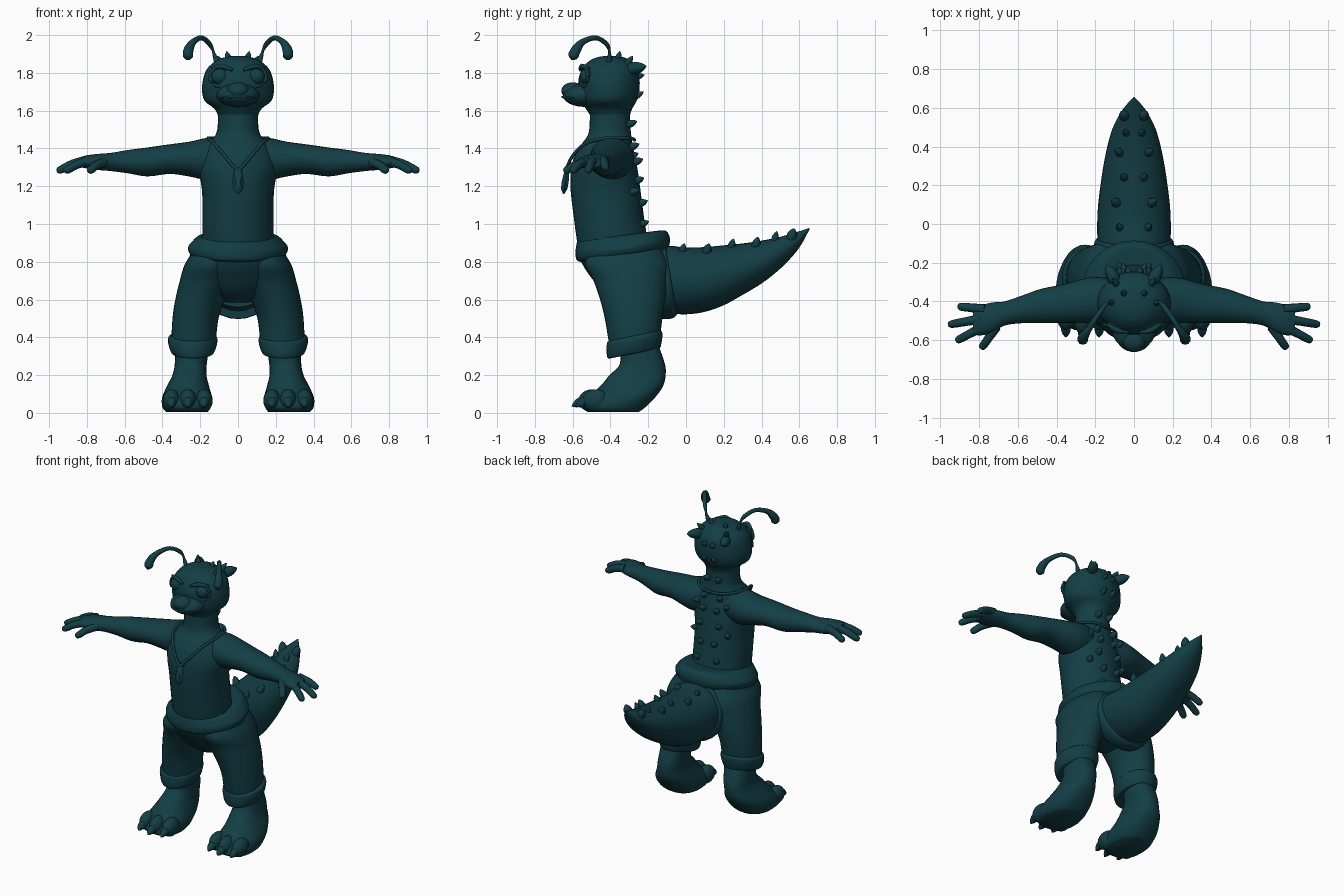
import bpy, bmesh, math
from mathutils import Vector as V

skin = bpy.data.materials.new("dark_teal")
skin.diffuse_color = (0.0065, 0.049, 0.061, 1)


def finish(name, bm, mirror=False):
    bmesh.ops.recalc_face_normals(bm, faces=bm.faces)
    me = bpy.data.meshes.new(name)
    bm.to_mesh(me)
    bm.free()
    ob = bpy.data.objects.new(name, me)
    bpy.context.collection.objects.link(ob)
    me.materials.append(skin)
    if mirror:
        ob.modifiers.new("mirror", 'MIRROR')
    bpy.ops.object.select_all(action='DESELECT')
    ob.select_set(True)
    bpy.context.view_layer.objects.active = ob
    bpy.ops.object.shade_smooth_by_angle(angle=math.radians(50))
    return ob


def spline(rows, sub):
    """Catmull-Rom through rows of vectors."""
    out = []
    for i in range(len(rows) - 1):
        q = [rows[max(0, min(len(rows) - 1, i + k))] for k in (-1, 0, 1, 2)]
        for s in range(sub):
            t = s / sub
            out.append([0.5 * (2 * b + (c - a) * t + (2 * a - 5 * b + 4 * c - d) * t * t
                               + (3 * b - a - 3 * c + d) * t ** 3) for a, b, c, d in zip(*q)])
    return out + [rows[-1]]


def loft(name, rings, mirror=False, sub=4, n=28, power=1.0):
    """Rings are (centre, half axis a, half axis b)."""
    bm = bmesh.new()
    loops = []
    sq = lambda u: math.copysign(abs(u) ** power, u)
    for c, a, b in spline(rings, sub):
        ang = [2 * math.pi * i / n for i in range(n)]
        loops.append([bm.verts.new(c + a * sq(math.cos(t)) + b * sq(math.sin(t))) for t in ang])
    for p, q in zip(loops, loops[1:]):
        for i in range(n):
            bm.faces.new((p[i], p[(i + 1) % n], q[(i + 1) % n], q[i]))
    bm.faces.new(loops[0])
    bm.faces.new(loops[-1])
    return finish(name, bm, mirror)


def upright(name, rows, tilt=0, **kw):
    """Rows are (z, x centre, x radius, y front, y back)."""
    return loft(name, [(V((x, (f + k) / 2, z)), V((r, 0, 0)), V((0, (k - f) / 2, tilt * (k - f) / 2)))
                       for z, x, r, f, k in rows], **kw)


def tube(name, pts, radii, mirror=False, sub=5, n=10):
    pts = [V(p) for p in pts]
    rings = []
    for i, p in enumerate(pts):
        t = (pts[min(i + 1, len(pts) - 1)] - pts[max(i - 1, 0)]).normalized()
        a = t.cross(V((0.3, 0.2, 1)) if abs(t.z) < 0.8 else V((1, 0, 0))).normalized()
        rings.append((p, a * radii[i], t.cross(a) * radii[i]))
    return loft(name, rings, mirror, sub, n)


def ball(name, c, r, mirror=False):
    bm = bmesh.new()
    bmesh.ops.create_uvsphere(bm, u_segments=20, v_segments=12, radius=1)
    for v in bm.verts:
        v.co = V(c) + V((v.co.x * r[0], v.co.y * r[1], v.co.z * r[2]))
    return finish(name, bm, mirror)


def spike(name, p, d, r, mirror=True):
    p, d = V(p), V(d)
    tube(name, [p - d * 0.4, p + d * 0.2, p + d * 0.7, p + d], [r, r, r * 0.6, r * 0.05], mirror, 2, 8)


# Body and neck
upright("torso", [(0.82, 0, .18, -.55, -.18), (0.9, 0, .187, -.575, -.2), (1.02, 0, .188, -.592, -.22),
                  (1.17, 0, .19, -.61, -.24), (1.28, 0, .205, -.61, -.255), (1.36, 0, .19, -.59, -.27),
                  (1.42, 0, .165, -.555, -.283), (1.47, 0, .12, -.52, -.29), (1.53, 0, .107, -.51, -.295),
                  (1.64, 0, .11, -.51, -.295)])

# Head, snout and face
upright("head", [(1.565, 0, .10, -.5, -.30), (1.61, 0, .125, -.53, -.285), (1.65, 0, .175, -.555, -.262),
                 (1.70, 0, .19, -.565, -.248), (1.76, 0, .186, -.57, -.245), (1.82, 0, .165, -.55, -.252),
                 (1.865, 0, .115, -.51, -.29), (1.885, 0, .06, -.46, -.34), (1.89, 0, .01, -.41, -.39)])
ball("snout", (0, -.54, 1.682), (.115, .112, .062))
ball("nose", (0, -.60, 1.705), (.06, .06, .045))
tube("mouth_line", [(-.095, -.595, 1.665), (-.05, -.641, 1.671), (0, -.654, 1.672), (.05, -.641, 1.671),
                    (.095, -.595, 1.665)], [.004, .006, .006, .006, .004])
ball("eye", (.095, -.522, 1.78), (.047, .04, .043), True)
eyelid = [(.095 + .054 * math.cos(i * math.pi / 6), -.54 + .02 * max(0, math.cos(i * math.pi / 6)),
           1.78 + .05 * math.sin(i * math.pi / 6)) for i in range(13)]
tube("eyelid_rim", eyelid, [.009] * 13, True, 2, 8)
tube("brow", [(.03, -.56, 1.815), (.085, -.55, 1.835), (.14, -.515, 1.825)], [.008, .014, .008], True)
tube("antenna", [(.10, -.42, 1.82), (.12, -.405, 1.88), (.145, -.415, 1.945), (.19, -.475, 1.985),
                 (.235, -.545, 1.965), (.26, -.58, 1.925), (.265, -.597, 1.89), (.265, -.60, 1.868)],
     [.016, .013, .012, .013, .017, .026, .028, .008], True)
spike("head_horn", (.11, -.27, 1.825), (.03, .06, .01), .032)
for p, d in [((.05, -.36, 1.87), (.01, .01, .045)), ((.09, -.31, 1.85), (.02, .03, .04)),
             ((.03, -.26, 1.78), (0, .04, .01)), ((.035, -.26, 1.68), (0, .035, .02))]:
    spike("head_spike", p, d, .018)

# Arms and hands: rows are x, y low, y high, z low, z high
arm = [(.06, -.51, -.29, 1.25, 1.46), (.17, -.51, -.275, 1.235, 1.455), (.25, -.51, -.28, 1.25, 1.437),
       (.36, -.51, -.31, 1.265, 1.422), (.48, -.512, -.335, 1.252, 1.405), (.58, -.512, -.37, 1.268, 1.392),
       (.67, -.525, -.40, 1.28, 1.377), (.73, -.56, -.405, 1.285, 1.372), (.79, -.575, -.42, 1.292, 1.365),
       (.83, -.57, -.44, 1.30, 1.352)]
loft("arm", [(V((x, (a + b) / 2, (c + d) / 2)), V((0, (b - a) / 2, 0)), V((0, 0, (d - c) / 2)))
             for x, a, b, c, d in arm], True)
for base, tip in [((.77, -.44, 1.34), (.91, -.425, 1.295)), ((.79, -.49, 1.34), (.96, -.52, 1.28)),
                  ((.78, -.53, 1.335), (.92, -.605, 1.28)), ((.71, -.53, 1.325), (.79, -.645, 1.28))]:
    a, b = V(base), V(tip)
    k = b - a
    tube("finger", [a, a + k * .5 + V((0, 0, .008)), a + k * .85, a + k * .97, b],
         [.026, .023, .021, .014, .003], True)

# Trousers
upright("trouser_hips", [(.93, 0, .20, -.56, -.14), (.87, 0, .24, -.57, -.10), (.79, 0, .265, -.55, -.085),
                         (.70, 0, .25, -.49, -.095), (.63, 0, .17, -.43, -.11), (.585, 0, .06, -.36, -.16)])
upright("trouser_leg", [(.88, .11, .11, -.5, -.14), (.79, .145, .135, -.535, -.095),
                        (.70, .165, .143, -.49, -.10), (.60, .20, .132, -.455, -.11),
                        (.50, .225, .122, -.43, -.125), (.38, .235, .118, -.41, -.14)], mirror=True)
upright("waistband", [(.825, 0, .225, -.55, -.12), (.84, 0, .253, -.578, -.095), (.875, 0, .265, -.585, -.085),
                      (.91, 0, .24, -.582, -.09), (.935, 0, .208, -.575, -.11), (.938, 0, .17, -.55, -.16)],
        tilt=.13)
upright("leg_cuff", [(.318, .24, .09, -.38, -.17), (.315, .24, .108, -.41, -.14), (.34, .24, .122, -.42, -.13),
                     (.38, .24, .131, -.42, -.125), (.405, .24, .125, -.415, -.13), (.41, .24, .10, -.39, -.15)],
        tilt=.2, mirror=True)

# Feet
upright("foot", [(.005, .27, .11, -.52, -.25), (.03, .272, .128, -.55, -.215), (.08, .27, .132, -.525, -.165),
                 (.14, .265, .112, -.455, -.122), (.20, .257, .09, -.405, -.108), (.26, .25, .085, -.35, -.112),
                 (.37, .24, .09, -.35, -.15)], mirror=True, power=.85)
for x, y in [(.18, -.475), (.265, -.495), (.352, -.475)]:
    ball("toe", (x, y, .065), (.046, .075, .06), True)
    spike("claw", (x, y - .06, .06), (0, -.05, -.025), .026)

# Tail: rows are y, z low, z high, half width
tail = [(-.2, .56, .86, .17), (-.1, .53, .885, .187), (0, .522, .875, .19), (.1, .535, .878, .185),
        (.2, .57, .887, .173), (.3, .625, .897, .158), (.4, .685, .912, .138), (.49, .755, .93, .112),
        (.56, .825, .95, .078), (.61, .89, .965, .044), (.655, .974, .98, .002)]
loft("tail", [(V((0, y, (a + b) / 2)), V((w, 0, 0)), V((0, 0, (b - a) / 2))) for y, a, b, w in tail])
loft("tail_opening_hem", [(V((0, y, .705 + (y + .08) * .3)), V((r, 0, 0)), V((0, -.03, r * .96)))
                          for y, r in [(-.16, .19), (-.125, .203), (-.095, .205), (-.08, .195), (-.08, .18)]])
for x, y, z, r in [(.07, -.02, .855, .02), (.09, .11, .855, .024), (.05, .24, .88, .02), (.075, .37, .89, .022),
                   (.04, .47, .92, .018), (.05, .56, .935, .027)]:
    spike("tail_spike", (x, y, z), (x * .25, .012, .042), r)

# Spikes down the back
for x, y, z in [(.04, -.297, 1.53), (.06, -.285, 1.41), (.11, -.29, 1.36), (.05, -.265, 1.33), (.07, -.26, 1.23),
                (.12, -.285, 1.17), (.05, -.24, 1.11), (.07, -.235, 1.0)]:
    spike("back_spike", (x, y, z), (x * .15, .038, .014), .02)

# Necklace
tube("necklace_cord", [(0, -.272, 1.445), (.09, -.29, 1.452), (.15, -.36, 1.455), (.155, -.44, 1.452),
                       (.125, -.535, 1.425), (.07, -.60, 1.36), (.02, -.63, 1.30), (0, -.635, 1.285)],
     [.009] * 8, True)
loft("pendant", [(V((0, y, z)), V((r, 0, 0)), V((0, r * .75, 0))) for z, y, r in
                 [(1.30, -.628, .008), (1.285, -.63, .02), (1.22, -.64, .029), (1.185, -.645, .026),
                  (1.16, -.648, .006)]], sub=1, n=6)
